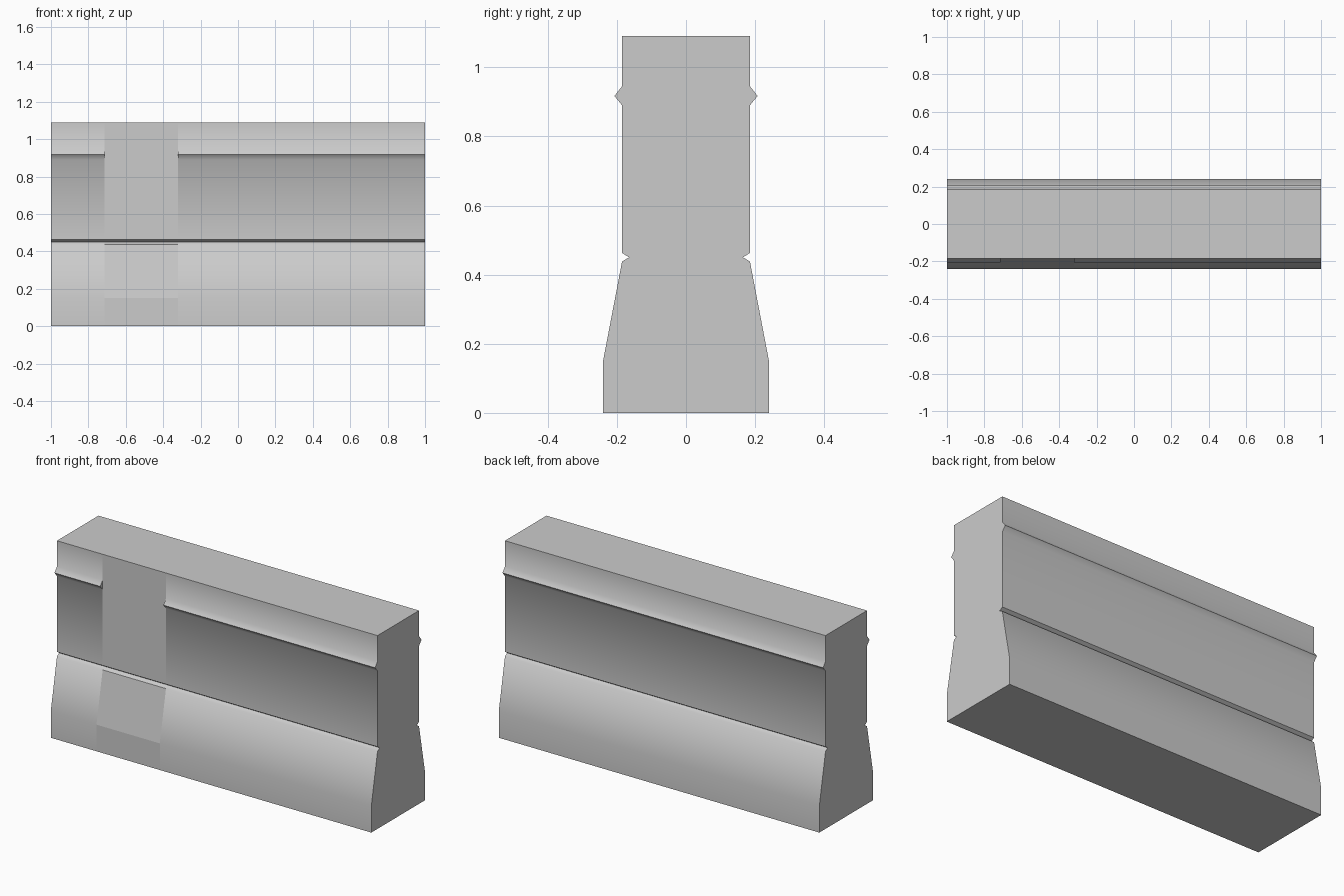
import bpy, bmesh, math

if "Cube" in bpy.data.objects:
    bpy.data.objects.remove(bpy.data.objects["Cube"])

# Half cross-section (y, z) from the foot up, with groove and ridge
HALF = [(0.24, 0), (0.24, 0.15), (0.185, 0.438), (0.165, 0.45), (0.185, 0.463),
        (0.185, 0.89), (0.207, 0.917), (0.185, 0.945), (0.185, 1.09)]
APEX = 6

# Stations along x: (position, is the front ridge present)
STATIONS = [(-1, True), (-0.715, True), (-0.715, False),
            (-0.32, False), (-0.32, True), (1, True)]


def section(bm, x, ridge):
    front = [(-y, z) for y, z in HALF]
    if not ridge:
        front[APEX] = (-0.185, HALF[APEX][1])
    return [bm.verts.new((x, y, z)) for y, z in HALF + front[::-1]]


bm = bmesh.new()
rings = [section(bm, *s) for s in STATIONS]
n = len(rings[0])

# Long sides, top and underside
for k in range(len(rings) - 1):
    a, b = rings[k], rings[k + 1]
    for i in range(n):
        j = (i + 1) % n
        bm.faces.new((a[i], a[j], b[j], b[i]))

# End walls
bm.faces.new(rings[0])
bm.faces.new(rings[-1][::-1])

# Weld the doubled stations so only the ridge break faces remain
bmesh.ops.remove_doubles(bm, verts=bm.verts[:], dist=0.0002)
bmesh.ops.recalc_face_normals(bm, faces=bm.faces[:])

mesh = bpy.data.meshes.new("barrier_wall")
bm.to_mesh(mesh)
bm.free()
wall = bpy.data.objects.new("barrier_wall", mesh)
bpy.context.collection.objects.link(wall)
bpy.context.view_layer.objects.active = wall
wall.select_set(True)
bpy.ops.object.shade_smooth_by_angle(angle=math.radians(50))

# The plain panel on the front stays flat shaded
for p in mesh.polygons:
    if -0.7 < p.center.x < -0.35 and p.normal.y < -0.5:
        p.use_smooth = False
